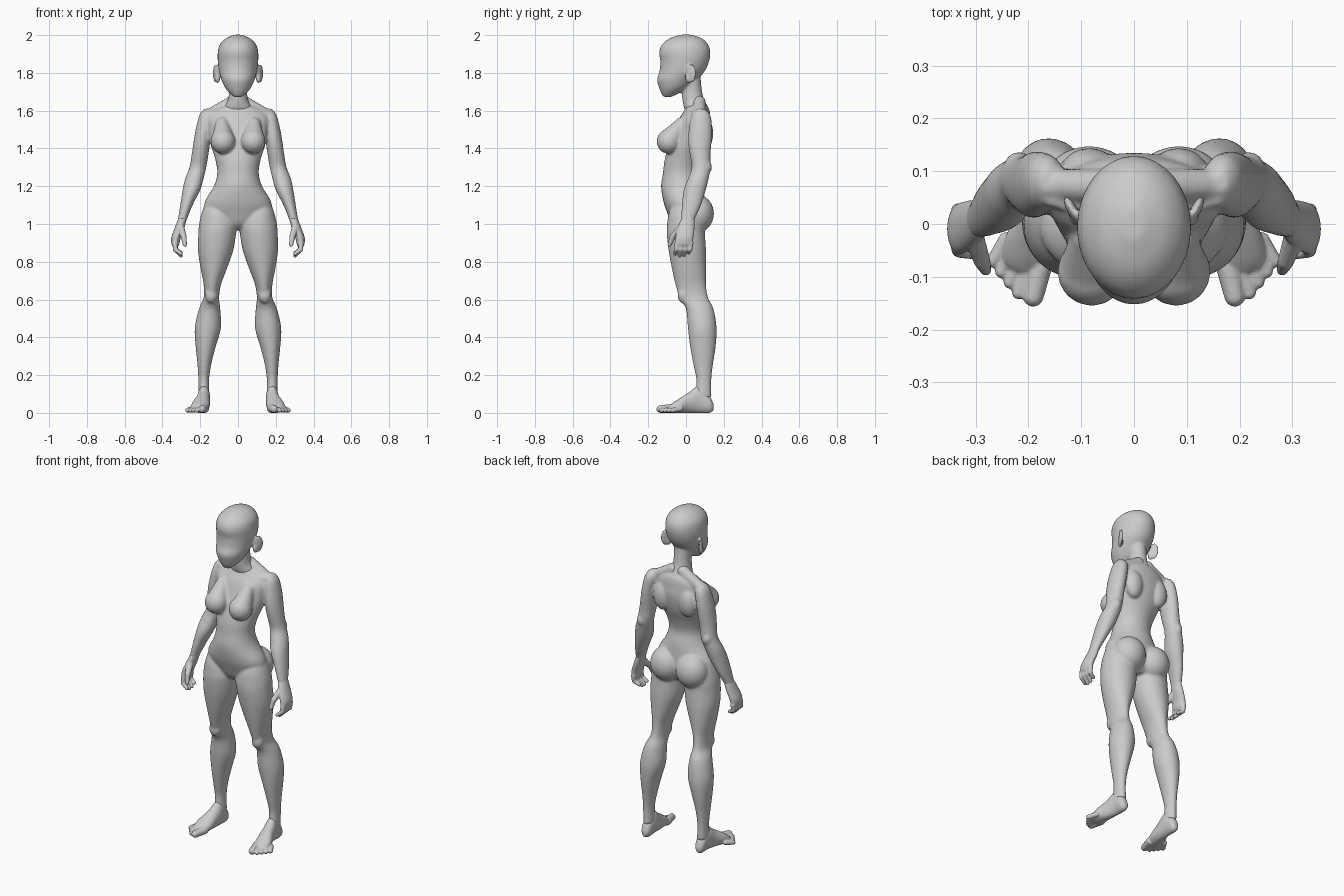
import bpy, bmesh, math
from mathutils import Vector, Matrix

cube = bpy.data.objects.get("Cube")
if cube:
    bpy.data.objects.remove(cube, do_unlink=True)

skin = bpy.data.materials.new("plain_grey")
skin.use_nodes = True
GREY = (0.6, 0.6, 0.6, 1)
skin.diffuse_color = GREY
skin.node_tree.nodes["Principled BSDF"].inputs["Base Color"].default_value = GREY


def spline(p, q, r, s, t):
    """Smooth interpolation between q and r."""
    return [(2 * b + (c - a) * t + (2 * a - 5 * b + 4 * c - d) * t ** 2
             + (3 * b - a - 3 * c + d) * t ** 3) / 2 for a, b, c, d in zip(p, q, r, s)]


def loft(bm, rings, side=1, along_y=False, steps=4, segments=32):
    """Closed tube; each ring is (position, x min, x max, depth min, depth max)."""
    last = len(rings) - 1
    dense = []
    for i in range(last):
        around = [rings[max(0, min(last, i + k))] for k in (-1, 0, 1, 2)]
        dense += [spline(*around, j / steps) for j in range(steps)]
    dense.append(rings[last])
    loops = []
    for pos, x0, x1, d0, d1 in dense:
        loop = []
        for k in range(segments):
            a = math.tau * k / segments
            x = side * ((x0 + x1) / 2 + (x1 - x0) / 2 * math.cos(a))
            d = (d0 + d1) / 2 + (d1 - d0) / 2 * math.sin(a)
            loop.append(bm.verts.new((x, pos, d) if along_y else (x, d, pos)))
        loops.append(loop)
    for lo, hi in zip(loops, loops[1:]):
        for k in range(segments):
            n = (k + 1) % segments
            bm.faces.new((lo[k], lo[n], hi[n], hi[k]))
    bm.faces.new(loops[0][::-1])
    bm.faces.new(loops[-1])


def centred(rings):
    """Rings given as (height, half width, front, back)."""
    return [(z, -w, w, f, b) for z, w, f, b in rings]


def ball(bm, side, centre, radii, turn=0):
    x, y, z = centre
    m = (Matrix.Translation((side * x, y, z)) @ Matrix.Rotation(side * turn, 4, 'Z')
         @ Matrix.Diagonal((*radii, 1)))
    bmesh.ops.create_uvsphere(bm, u_segments=24, v_segments=16, radius=1, matrix=m)


def limb(bm, side, points, radii):
    """Rounded tapering chain through the points."""
    pts = [Vector((side * x, y, z)) for x, y, z in points]
    for a, b, ra, rb in zip(pts, pts[1:], radii, radii[1:]):
        axis = b - a
        m = Matrix.Translation((a + b) / 2) @ axis.to_track_quat('Z', 'Y').to_matrix().to_4x4()
        bmesh.ops.create_cone(bm, cap_ends=True, segments=16, radius1=ra, radius2=rb,
                              depth=axis.length, matrix=m)
    for p, r in zip(pts, radii):
        bmesh.ops.create_uvsphere(bm, u_segments=16, v_segments=12, radius=r,
                                  matrix=Matrix.Translation(p))


def finish(bm, name, voxel, smoothing):
    """Fuse the overlapping volumes into one smooth skin."""
    bmesh.ops.recalc_face_normals(bm, faces=bm.faces)
    mesh = bpy.data.meshes.new(name)
    bm.to_mesh(mesh)
    bm.free()
    mesh.materials.append(skin)
    mesh.shade_smooth()
    ob = bpy.data.objects.new(name, mesh)
    bpy.context.collection.objects.link(ob)
    fuse = ob.modifiers.new("fuse", 'REMESH')
    fuse.mode = 'VOXEL'
    fuse.voxel_size = voxel
    fuse.use_smooth_shade = True
    soft = ob.modifiers.new("soften", 'SMOOTH')
    soft.factor = 0.5
    soft.iterations = smoothing


# Torso, arms and legs
TORSO = [(.97, .05, -.04, .06), (1, .11, -.075, .09), (1.06, .172, -.1, .1),
         (1.12, .175, -.12, .1), (1.2, .128, -.132, .09), (1.27, .11, -.122, .075),
         (1.34, .12, -.113, .09), (1.42, .145, -.09, .12), (1.5, .16, -.06, .135),
         (1.56, .165, -.035, .13), (1.6, .135, -.01, .125), (1.625, .08, 0, .115)]
ARM = [(1.61, .155, .18, .06, .1), (1.575, .13, .205, .03, .13), (1.5, .14, .224, .015, .138),
       (1.43, .148, .236, .012, .135), (1.37, .156, .245, .02, .13), (1.3, .168, .257, .03, .13),
       (1.24, .182, .28, .01, .12), (1.18, .2, .293, -.012, .105), (1.1, .24, .306, -.022, .08),
       (1.02, .272, .319, -.027, .045), (.98, .285, .33, -.03, .04)]
LEG = [(1.12, .08, .17, -.06, .06), (1.06, .03, .192, -.09, .09), (1, .006, .206, -.1, .1),
       (.95, .01, .21, -.102, .1), (.86, .025, .212, -.092, .106), (.76, .06, .197, -.074, .106),
       (.68, .09, .182, -.056, .106), (.61, .1, .182, -.034, .117), (.55, .094, .207, 0, .146),
       (.45, .09, .229, .01, .162), (.35, .118, .224, .022, .157), (.25, .143, .214, .04, .142),
       (.17, .153, .21, .055, .134), (.08, .15, .21, .045, .135)]
bm = bmesh.new()
loft(bm, centred(TORSO))
for s in (1, -1):
    loft(bm, ARM, s)
    loft(bm, LEG, s)
    limb(bm, s, [(.085, -.025, 1.53), (.08, -.09, 1.437)], [.035, .066])      # bust
    ball(bm, s, (.085, .06, 1.055), (.095, .088, .1))                         # buttock
    ball(bm, s, (.085, .1, 1.48), (.055, .044, .085))                         # shoulder blade
    limb(bm, s, [(.03, .07, 1.645), (.16, .075, 1.575)], [.035, .03])         # shoulder slope
    limb(bm, s, [(.02, .005, 1.6), (.16, .045, 1.59)], [.012, .012])          # collarbone
    ball(bm, s, (.142, -.015, .625), (.034, .03, .045))                       # kneecap
    ball(bm, s, (.218, .105, 1.3), (.03, .032, .04))                          # elbow
finish(bm, "body", .007, 6)

# Head and neck
SKULL = [(1.673, .022, -.118, -.08), (1.69, .042, -.13, -.04), (1.72, .068, -.142, .01),
         (1.765, .088, -.153, .06), (1.81, .1, -.14, .1), (1.86, .107, -.136, .122),
         (1.91, .107, -.142, .129), (1.95, .096, -.127, .117), (1.982, .065, -.088, .085),
         (2.002, .02, -.03, .03)]
NECK = [(1.8, .05, -.02, .075), (1.7, .048, -.022, .085), (1.65, .056, -.018, .1),
        (1.61, .08, -.008, .12), (1.58, .09, .01, .12)]
bm = bmesh.new()
loft(bm, centred(SKULL))
loft(bm, centred(NECK))
for s in (1, -1):
    ball(bm, s, (.116, .025, 1.797), (.01, .032, .05), -.5)                   # ear
    ball(bm, s, (.108, .012, 1.775), (.014, .016, .03))                       # ear root
finish(bm, "head", .006, 4)

PALM = [(1.03, .27, .316, -.025, .045), (.98, .284, .335, -.045, .045),
        (.93, .303, .353, -.056, .04), (.895, .31, .352, -.056, .034), (.88, .318, .345, -.045, .025)]
FOOT = [(.146, .168, .192, .015, .045), (.125, .152, .208, 0, .09), (.07, .147, .213, 0, .145),
        (.02, .148, .225, 0, .112), (-.03, .15, .245, 0, .08), (-.07, .158, .248, 0, .054),
        (-.09, .17, .235, .003, .038)]
for s, label in ((1, "left"), (-1, "right")):
    # Hand: palm, four curled fingers and a thumb
    bm = bmesh.new()
    loft(bm, PALM, s)
    for i, reach in enumerate((.01, 0, .003, .016)):
        y = -.046 + .024 * i
        limb(bm, s, [(.333, y, .9), (.332, y - .005, .865), (.302, y - .012, .832 + reach)],
             [.014, .013, .01])
    limb(bm, s, [(.305, -.02, .985), (.288, -.07, .935), (.281, -.087, .89)], [.02, .016, .011])
    finish(bm, label + "_hand", .004, 3)

    # Foot: sole and instep, then five toes fanning outward
    bm = bmesh.new()
    loft(bm, FOOT, s, along_y=True)
    limb(bm, s, [(.176, -.07, .024), (.191, -.137, .02)], [.024, .02])
    for i in range(4):
        base = (.2 + .014 * i, -.075 + .015 * i, .022)
        tip = (.219 + .016 * i, -.13 + .02 * i, .014)
        limb(bm, s, [base, tip], [.015, .013])
    finish(bm, label + "_foot", .004, 3)
